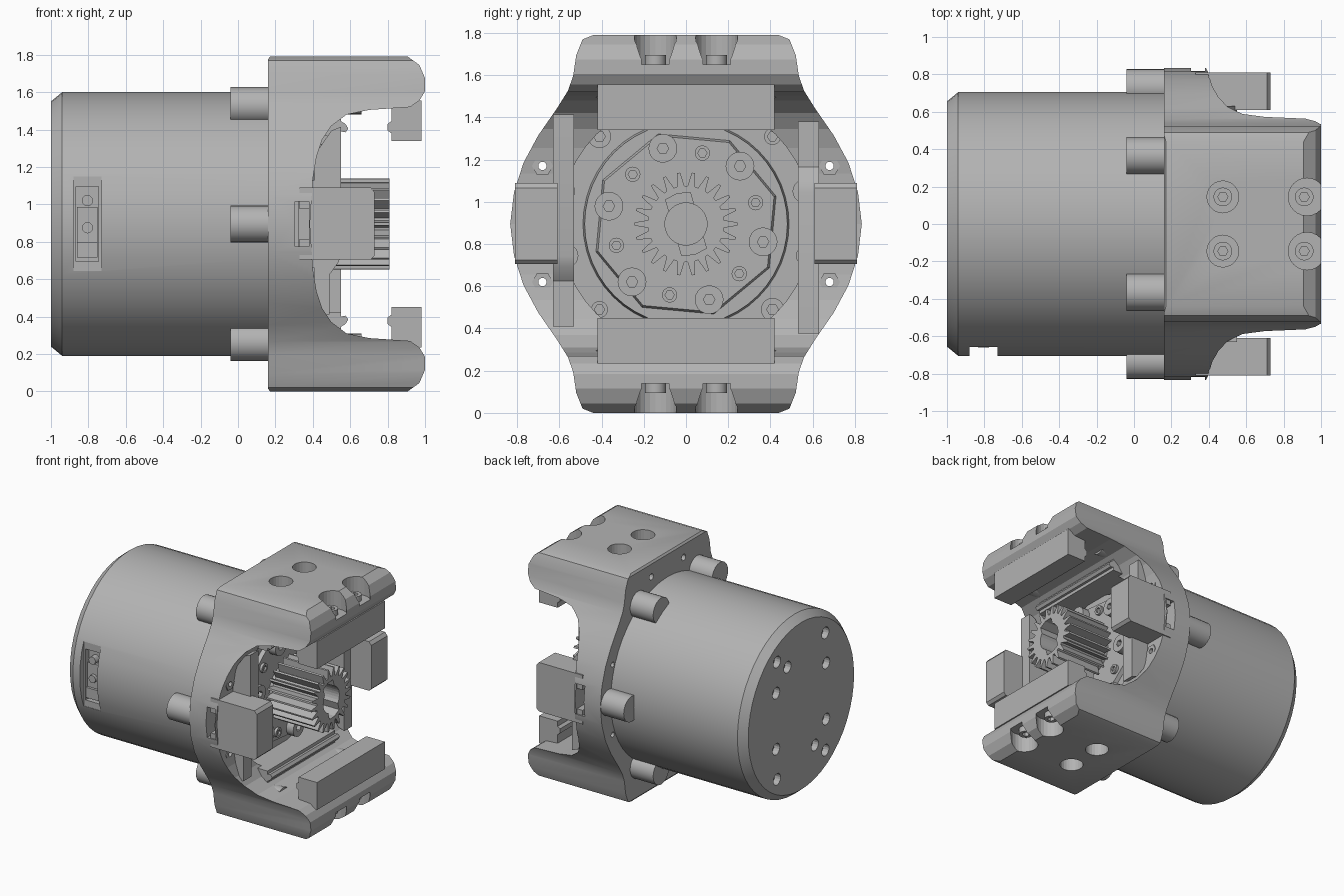
import bpy, bmesh, math
from mathutils import Vector

if "Cube" in bpy.data.objects:
    bpy.data.objects.remove(bpy.data.objects["Cube"])

C = 0.895  # height of the motor axis
grey = bpy.data.materials.new("machined grey")
grey.use_nodes = True
COLOR = (0.45, 0.45, 0.45, 1)
grey.diffuse_color = COLOR
grey.node_tree.nodes["Principled BSDF"].inputs["Base Color"].default_value = COLOR


def circle(r, y=0, h=0, n=32, turn=0):
    return [(y + r * math.cos(math.tau * i / n + turn),
             h + r * math.sin(math.tau * i / n + turn)) for i in range(n)]


def box(a0, a1, b0, b1):
    return [(a0, b0), (a1, b0), (a1, b1), (a0, b1)]


def build(name, prisms, smooth=True):
    """Each prism: (outline, axis, start, end[, end scale]); heights relative to the axis."""
    bm = bmesh.new()
    place = {"x": lambda a, b, t: (t, a, b + C),
             "y": lambda a, b, t: (a, t, b + C),
             "z": lambda a, b, t: (a, b, t + C)}
    for pts, axis, lo, hi, *s in prisms:
        k = s[0] if s else 1
        p = place[axis]
        bot = [bm.verts.new(p(a, b, lo)) for a, b in pts]
        top = [bm.verts.new(p(a * k, b * k, hi)) for a, b in pts]
        bm.faces.new(bot)
        bm.faces.new(top)
        for i in range(len(pts)):
            j = (i + 1) % len(pts)
            bm.faces.new((bot[i], bot[j], top[j], top[i]))
    bmesh.ops.recalc_face_normals(bm, faces=bm.faces)
    me = bpy.data.meshes.new(name)
    bm.to_mesh(me)
    bm.free()
    me.materials.append(grey)
    ob = bpy.data.objects.new(name, me)
    bpy.context.collection.objects.link(ob)
    bpy.ops.object.select_all(action="DESELECT")
    ob.select_set(True)
    bpy.context.view_layer.objects.active = ob
    if smooth:
        bpy.ops.object.shade_smooth_by_angle(angle=math.radians(30))
    return ob


def carve(ob, prisms, operation="DIFFERENCE"):
    cutter = build("cutter", prisms, False)
    cutter.hide_render = True
    m = ob.modifiers.new("carve", "BOOLEAN")
    m.operation, m.object, m.solver, m.use_self = operation, cutter, "EXACT", True
    bpy.ops.object.select_all(action="DESELECT")
    bpy.context.view_layer.objects.active = ob
    ob.select_set(True)
    # the smoothing modifier, if any, stays after the cut
    bpy.ops.object.modifier_move_to_index(modifier=m.name, index=0)
    bpy.ops.object.modifier_apply(modifier=m.name)
    bpy.data.objects.remove(cutter)


def polar(r, deg):
    a = math.radians(deg)
    return r * math.cos(a), r * math.sin(a)


def screws(name, spots, r, lo, hi, socket=0.5):
    ob = build(name, [(circle(r, y, h, 20), "x", lo, hi) for y, h in spots])
    carve(ob, [(circle(r * socket, y, h, 6), "x", (lo + hi) / 2, hi + 0.1) for y, h in spots])


signs = (-1, 1)
quads = [(a, b) for a in signs for b in signs]

# Motor can with connector pocket
can = build("motor_body", [(circle(0.705, n=48), "x", -0.94, 0.17)])
carve(can, [(box(-0.88, -0.73, -0.25, 0.255), "y", -0.9, -0.655)])
carve(can, [(box(-0.865, -0.745, -0.2, 0.2), "y", -0.9, -0.61)])
build("connector_body", [(box(-0.86, -0.75, -0.18, 0.09), "y", -0.635, -0.56),
                         (box(-0.86, -0.75, -0.18, -0.1), "y", -0.655, -0.6)])
build("connector_pins", [(circle(0.03, -0.805, h, 12), "y", -0.66, -0.6) for h in (-0.02, 0.125)])

# Rear cap with screw holes
cap = build("rear_cap", [(circle(0.705, n=48), "x", -0.94, -1.0, 0.93)])
rear = [(a * 0.3, b * 0.46) for a, b in quads]
rear += [(a * 0.31, b * 0.22) for a, b in quads]
rear += [(a * 0.17, b * 0.37) for a, b in quads if a == b]
carve(cap, [(circle(0.045, y, h, 16), "x", -1.1, -0.95) for y, h in rear])

# Six mounting bosses around the can
bosses = build("mounting_bosses", [
    (circle(0.1, *polar(0.73, a), 20), "x", -0.04, 0.165) for a in range(0, 360, 60)])

# Clamp frame: front outline crossed with a C-shaped side profile
half = [(0.44, 0.895), (0.49, 0.875), (0.52, 0.8), (0.535, 0.7), (0.56, 0.63), (0.61, 0.55),
        (0.7, 0.42), (0.77, 0.29), (0.815, 0.15), (0.833, 0)]
right = half + [(y, -h) for y, h in reversed(half[:-1])]
outline = right + [(-y, h) for y, h in reversed(right)][0:]
arm = [(0.16, 0.88), (0.175, 0.9), (0.9, 0.9), (0.97, 0.85), (1.0, 0.78), (1.0, 0.71),
       (0.97, 0.66), (0.92, 0.625), (0.7, 0.61), (0.58, 0.585), (0.5, 0.525),
       (0.45, 0.45), (0.42, 0.36), (0.4, 0.24)]
profile = arm + [(0.385, 0)] + [(x, -h) for x, h in reversed(arm)]
frame = build("clamp_frame", [(outline, "x", 0.16, 1.0)])
carve(frame, [(profile, "y", -1, 1)], "INTERSECT")
carve(frame, [(circle(0.6, n=48), "x", 0.31, 0.55)])
carve(frame, [(box(0.305, 0.38, -0.12, 0.12), "y", s * 0.62, s * 0.9) for s in signs])
carve(frame, [(circle(0.02, a * 0.68, b * 0.275, 12), "x", 0, 0.6) for a, b in quads]
      + [(circle(0.025, a * 0.2, b * 0.78, 12), "x", 0.1, 0.22) for a, b in quads])
# Screw pockets in both arms; the outer pair breaks through the end
pockets = [(x, y, r, s) for x, r in ((0.475, 0.085), (0.925, 0.1))
           for y in (-0.145, 0.145) for s in signs]
carve(frame, [(circle(r, x, y, 24), "z", s * 0.755, s * 1.0) for x, y, r, s in pockets])
heads = build("arm_screws", [(circle(0.05, min(x, 0.91), y, 20), "z", s * 0.7, s * 0.8)
                             for x, y, r, s in pockets])
carve(heads, [(circle(0.027, min(x, 0.91), y, 6), "z", s * 0.77, s * 0.9)
              for x, y, r, s in pockets])

# Jaws and guide rails under each arm
for s, word in ((1, "upper"), (-1, "lower")):
    flip = lambda pts: [(x, s * h) for x, h in pts]
    jaw = [(0.82, 0.66), (0.82, 0.55), (0.8, 0.535), (0.8, 0.5), (0.82, 0.485),
           (0.82, 0.445), (0.98, 0.445), (0.98, 0.66)]
    rail = [(0.32, 0.63), (0.32, 0.47), (0.55, 0.47), (0.55, 0.495), (0.575, 0.49),
            (0.59, 0.51), (0.575, 0.535), (0.55, 0.55), (0.55, 0.63)]
    build(word + "_jaw", [(flip(jaw), "y", -0.42, 0.42)])
    build(word + "_guide_rail", [(flip(rail), "y", -0.42, 0.42)])
    screws(word + "_corner_screws", [(a * 0.38, s * 0.66) for a in signs], 0.075, 0.5, 0.66)

# Side stops and stepped side plates
stop = [(0.33, -0.19), (0.71, -0.19), (0.73, -0.17), (0.73, 0.17), (0.71, 0.195), (0.33, 0.195)]
plate = [(0.32, -0.42), (0.42, -0.42), (0.47, -0.485), (0.49, -0.485), (0.49, -0.27), (0.54, -0.2),
         (0.55, -0.15), (0.55, 0.52), (0.5, 0.5), (0.43, 0.4), (0.32, 0.36)]
for s, word in ((-1, "front"), (1, "back")):
    block = build(word + "_side_stop", [(stop, "y", s * 0.61, s * 0.81)])
    carve(block, [(box(0.3, 0.385, -0.08, 0.08), "y", s * 0.5, s * 0.9)])
    build(word + "_side_plate", [([(x, -s * h) for x, h in plate], "y", s * 0.53, s * 0.63)])

# Gearbox face
build("gearbox_flange", [(circle(0.49, n=48), "x", 0.3, 0.36, 0.98)])
build("gearbox_face", [(circle(0.45, n=8, turn=0.3), "x", 0.35, 0.39, 0.97)])
screws("large_face_screws", [polar(0.375, 47 + 60 * i) for i in range(6)], 0.068, 0.38, 0.45, 0.4)
screws("small_face_screws", [polar(0.345, 17 + 60 * i) for i in range(6)], 0.036, 0.38, 0.41, 0.6)
screws("ring_screws", [(0.41, 0.415), (-0.565, 0.155), (0.56, -0.15), (-0.41, -0.405)],
       0.04, 0.3, 0.35, 0.6)
screws("ring_bushings", [(-0.41, 0.415), (0.56, 0.155), (-0.565, -0.15), (0.41, -0.405)],
       0.055, 0.3, 0.36)
nuts = build("frame_nuts", [(circle(0.05, a * 0.68, b * 0.275, 6), "x", 0.37, 0.41)
                            for a, b in quads])
carve(nuts, [(circle(0.02, a * 0.68, b * 0.275, 12), "x", 0.3, 0.5) for a, b in quads])

# Pinion gear with keyed bore
TEETH = 22
teeth = [polar(r, (i + f) * 360 / TEETH) for i in range(TEETH)
         for f, r in ((-0.36, 0.18), (-0.24, 0.205), (-0.1, 0.245),
                      (0.1, 0.245), (0.24, 0.205), (0.36, 0.18))]
gear = build("pinion_gear", [(teeth, "x", 0.42, 0.81)])
key = [polar(0.15, a) for a in (82, 106, 130, 262, 286, 310)]
carve(gear, [(circle(0.1), "x", 0.5, 0.9)])
carve(gear, [(key, "x", 0.6, 0.9)])
build("gear_hub", [(circle(0.17), "x", 0.36, 0.45)])
